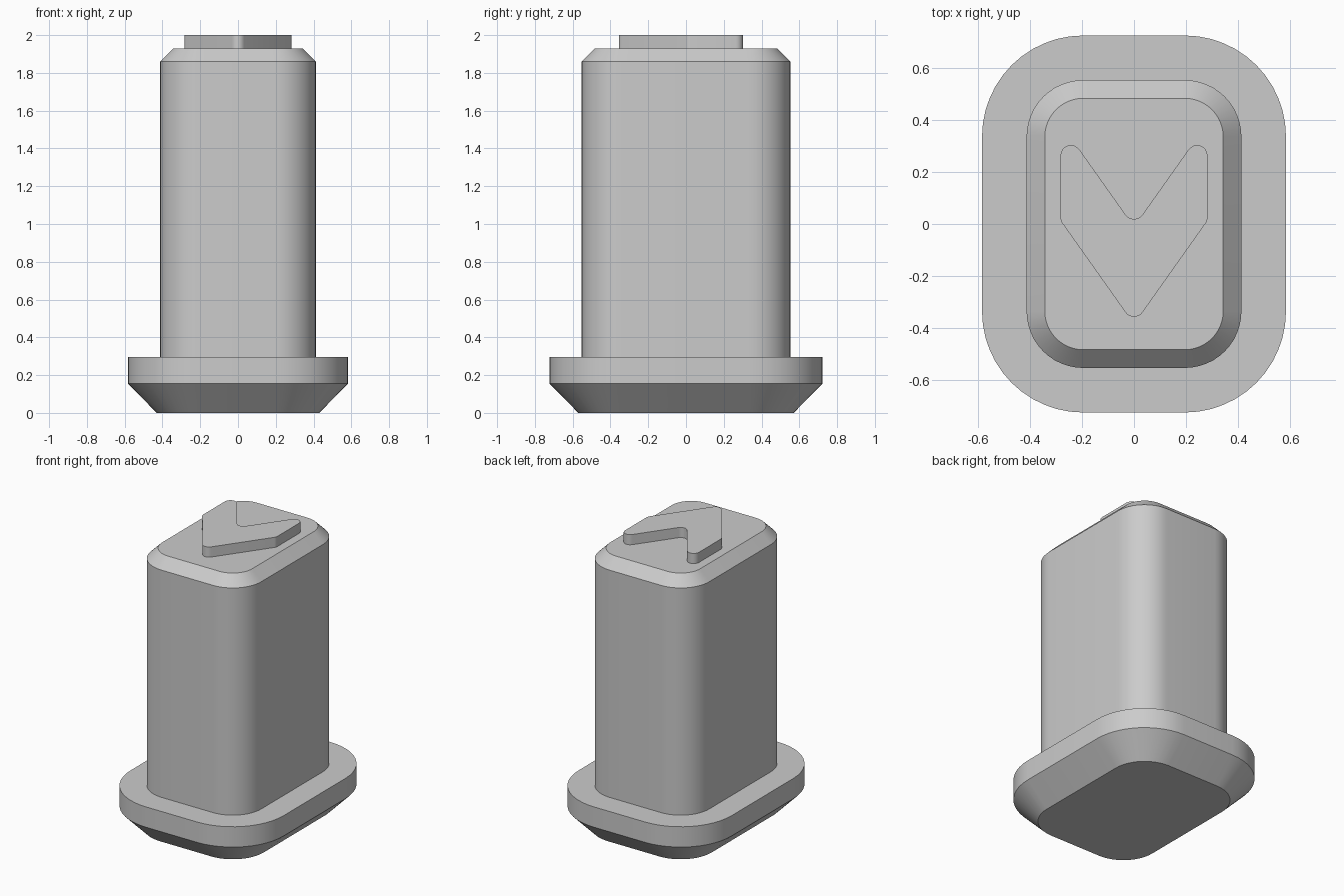
import bpy, bmesh, math
from mathutils import Vector

cube = bpy.data.objects.get("Cube")
if cube:
    bpy.data.objects.remove(cube, do_unlink=True)

grey = bpy.data.materials.new("plain grey")
grey.use_nodes = True
grey.diffuse_color = (0.6, 0.6, 0.6, 1)
grey.node_tree.nodes["Principled BSDF"].inputs["Base Color"].default_value = grey.diffuse_color

CORE_X, CORE_Y = 0.195, 0.335   # corner centres shared by every rounded outline


def rounded_rect(radius, steps=12):
    """Counter-clockwise outline at a constant offset from the core rectangle."""
    points = []
    for quarter, (sx, sy) in enumerate([(1, 1), (-1, 1), (-1, -1), (1, -1)]):
        for i in range(steps + 1):
            a = (quarter + i / steps) * math.pi / 2
            points.append((sx * CORE_X + radius * math.cos(a),
                           sy * CORE_Y + radius * math.sin(a)))
    return points


def fillet(corners, steps=8):
    """Round each (x, y, radius) corner of an outline; radius 0 stays sharp."""
    points = []
    for i, (x, y, r) in enumerate(corners):
        p = Vector((x, y))
        if not r:
            points.append(p)
            continue
        u = (Vector(corners[i - 1][:2]) - p).normalized()
        v = (Vector(corners[(i + 1) % len(corners)][:2]) - p).normalized()
        half = u.angle(v) / 2
        centre = p + (u + v).normalized() * r / math.sin(half)
        start = p + u * r / math.tan(half) - centre
        end = p + v * r / math.tan(half) - centre
        points += [centre + start.slerp(end, k / steps) * r / start.slerp(end, k / steps).length
                   for k in range(steps + 1)]
    return points


def loft(name, sections):
    """Join stacked outlines of equal point count and cap both ends."""
    bm = bmesh.new()
    rings = [[bm.verts.new((x, y, z)) for x, y in outline] for z, outline in sections]
    n = len(rings[0])
    for low, high in zip(rings, rings[1:]):
        for i in range(n):
            j = (i + 1) % n
            bm.faces.new((low[i], low[j], high[j], high[i]))
    bm.faces.new(rings[0][::-1])
    bm.faces.new(rings[-1])
    bmesh.ops.recalc_face_normals(bm, faces=bm.faces)
    mesh = bpy.data.meshes.new(name)
    bm.to_mesh(mesh)
    bm.free()
    mesh.materials.append(grey)
    obj = bpy.data.objects.new(name, mesh)
    bpy.context.collection.objects.link(obj)
    bpy.ops.object.select_all(action='DESELECT')
    obj.select_set(True)
    bpy.context.view_layer.objects.active = obj
    bpy.ops.object.shade_smooth_by_angle(angle=math.radians(30))


# Base flange with a tapered underside
loft("base_flange", [(0, rounded_rect(0.235)),
                     (0.155, rounded_rect(0.388)),
                     (0.295, rounded_rect(0.388))])

# Tall body with a chamfered top edge
loft("body", [(0.27, rounded_rect(0.217)),
              (1.86, rounded_rect(0.217)),
              (1.93, rounded_rect(0.147))])

# Raised chevron pointing to the front
chevron = fillet([(0, -0.385, 0.04), (0.282, 0.013, 0.04), (0.282, 0.388, 0.04),
                  (0, -0.01, 0.04), (-0.282, 0.388, 0.04), (-0.282, 0.013, 0.04)])
loft("chevron", [(1.92, chevron), (2.0, chevron)])
